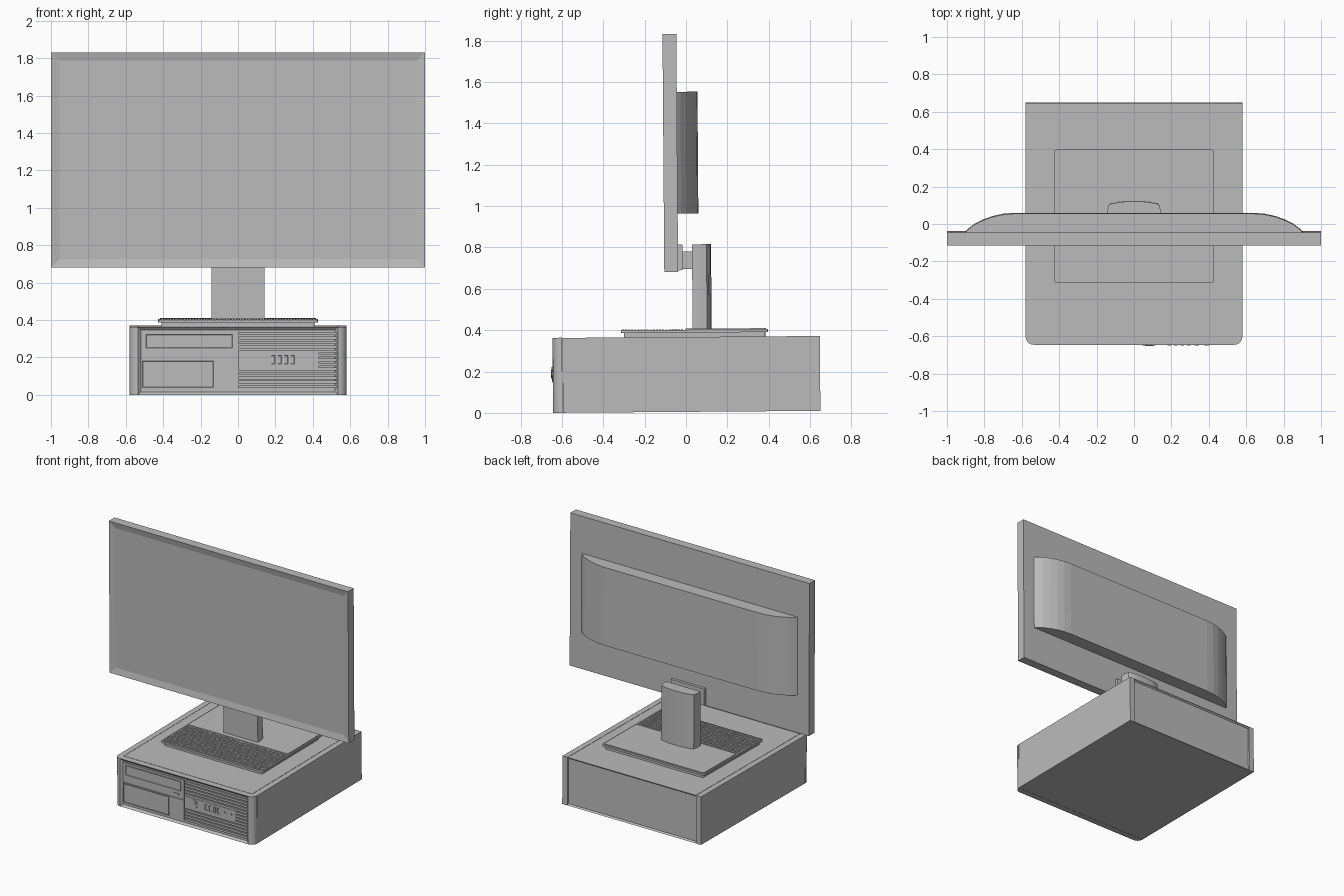
import bpy, bmesh
from math import cos, sin, pi, radians
from mathutils import Matrix, Vector

cube = bpy.data.objects.get("Cube")
if cube:
    bpy.data.objects.remove(cube)

GREY = (0.5, 0.5, 0.5, 1)
mat = bpy.data.materials.new("plain grey")
mat.use_nodes = True
mat.diffuse_color = GREY
mat.node_tree.nodes["Principled BSDF"].inputs["Base Color"].default_value = GREY

# The whole set leans very slightly backward to forward
LEAN = Matrix.Translation((0, 0, 0.005)) @ Matrix.Rotation(0.0075, 4, 'X')


def finish(bm, name, smooth=False):
    bmesh.ops.recalc_face_normals(bm, faces=bm.faces)
    bm.transform(LEAN)
    me = bpy.data.meshes.new(name)
    bm.to_mesh(me)
    bm.free()
    me.materials.append(mat)
    ob = bpy.data.objects.new(name, me)
    bpy.context.collection.objects.link(ob)
    if smooth:
        bpy.ops.object.select_all(action='DESELECT')
        ob.select_set(True)
        bpy.context.view_layer.objects.active = ob
        bpy.ops.object.shade_smooth_by_angle(angle=radians(35))
    return ob


def add_box(bm, x, y, z):
    """Add a box given (min, max) pairs."""
    mid = Vector([(a + b) / 2 for a, b in (x, y, z)])
    size = [b - a for a, b in (x, y, z)]
    m = Matrix.Translation(mid) @ Matrix.Diagonal((*size, 1))
    bmesh.ops.create_cube(bm, size=1, matrix=m)


def add_prism(bm, outline, z0, z1):
    """Extrude an xy outline from z0 to z1."""
    base = bm.faces.new([bm.verts.new((x, y, z0)) for x, y in outline])
    top = bmesh.ops.extrude_face_region(bm, geom=[base])["geom"]
    verts = [v for v in top if isinstance(v, bmesh.types.BMVert)]
    bmesh.ops.translate(bm, verts=verts, vec=(0, 0, z1 - z0))
    bmesh.ops.recalc_face_normals(bm, faces=bm.faces)


def inset(bm, side, border, depth):
    """Inset the largest face looking along y (side -1 front, 1 back)."""
    bm.normal_update()
    face = max((f for f in bm.faces if f.normal.y * side > 0.99), key=lambda f: f.calc_area())
    bmesh.ops.inset_individual(bm, faces=[face], thickness=border, depth=depth)


def box(name, x, y, z, panel=None):
    bm = bmesh.new()
    add_box(bm, x, y, z)
    if panel:
        inset(bm, *panel)
    return finish(bm, name)


def mirrored(half):
    return half + [(-x, y) for x, y in reversed(half)]


def rounded(x, y0, y1, r, steps=4):
    arcs = []
    for cx, cy, start in ((x - r, y1 - r, 0), (r - x, y1 - r, 1), (r - x, y0 + r, 2), (x - r, y0 + r, 3)):
        for i in range(steps + 1):
            a = (start + i / steps) * pi / 2
            arcs.append((cx + r * cos(a), cy + r * sin(a)))
    return arcs


def disc(bm, x, z, r, y0, y1, sides=20):
    m = Matrix.Translation((x, (y0 + y1) / 2, z)) @ Matrix.Rotation(pi / 2, 4, 'X')
    bmesh.ops.create_cone(bm, cap_ends=True, segments=sides, radius1=r, radius2=r,
                          depth=y1 - y0, matrix=m)


# Computer case: body with recessed back panel, top lid and side trims
box("case_body", (-0.575, 0.575), (-0.595, 0.65), (0, 0.36), (1, 0.014, -0.012))
box("case_lid", (-0.535, 0.535), (-0.592, 0.65), (0.359, 0.362))
bm = bmesh.new()
for s in (-1, 1):
    add_box(bm, sorted((s * 0.538, s * 0.58)), (-0.595, 0.65), (0, 0.362))
finish(bm, "case_side_panels")

# Front bezel with rounded upright corners and a recessed face
corner = [(0.58 - 0.045 + 0.045 * cos(a), -0.598 + 0.045 * sin(a))
          for a in (-i * pi / 10 for i in range(6))]
bm = bmesh.new()
add_prism(bm, mirrored([(0.58, -0.597)] + corner[1:]), 0, 0.363)
inset(bm, -1, 0.022, -0.014)
finish(bm, "front_bezel", True)

# Drive bays on the front left of the face
FACE = -0.629
bm = bmesh.new()
add_box(bm, (-0.512, -0.005), (FACE - 0.006, FACE), (0.035, 0.185))
add_box(bm, (-0.512, -0.005), (FACE - 0.006, FACE), (0.19, 0.337))
finish(bm, "drive_bay_panels")
box("disc_drive", (-0.492, -0.03), (FACE - 0.012, FACE), (0.25, 0.322), (-1, 0.004, -0.003))
box("disc_drive_button", (-0.092, -0.048), (FACE - 0.012, FACE), (0.21, 0.224))
box("lower_drive", (-0.51, -0.13), (FACE - 0.012, FACE), (0.04, 0.18), (-1, 0.004, -0.003))

# Ventilation slats on the other half of the face
bm = bmesh.new()
for i in range(13):
    z = 0.036 + i * 0.0236
    add_box(bm, (0.003, 0.53), (FACE - 0.012, FACE), (z, z + 0.016))
finish(bm, "vent_slats")

# Control strip with power button, data ports and sound jacks
box("control_strip", (0.003, 0.43), (FACE - 0.015, FACE), (0.145, 0.225))
STRIP = FACE - 0.015
bm = bmesh.new()
disc(bm, 0.08, 0.187, 0.035, STRIP - 0.004, STRIP)
disc(bm, 0.08, 0.187, 0.022, STRIP - 0.007, STRIP)
finish(bm, "power_button", True)
bm = bmesh.new()
for i in range(4):
    x = 0.178 + i * 0.035
    add_box(bm, (x, x + 0.019), (STRIP - 0.003, STRIP), (0.166, 0.209))
    inset(bm, -1, 0.004, -0.005)
finish(bm, "data_ports")
bm = bmesh.new()
for x in (0.335, 0.39):
    disc(bm, x, 0.187, 0.012, STRIP - 0.004, STRIP, 12)
finish(bm, "sound_jacks", True)

# Stand foot: inset lower plate, upper plate, raised rear deck
for name, w, y0, y1, z0, z1 in (("foot_lower_plate", 0.41, -0.298, 0.387, 0.36, 0.383),
                                ("foot_upper_plate", 0.427, -0.312, 0.4, 0.383, 0.397),
                                ("foot_rear_deck", 0.418, 0.0, 0.39, 0.397, 0.402)):
    bm = bmesh.new()
    add_prism(bm, rounded(w, y0, y1, 0.012), z0, z1)
    finish(bm, name)

# Grip mat of small studs on the front half of the foot
bm = bmesh.new()
COLS, ROWS, PITCH = 56, 20, 0.015
for i in range(COLS):
    for j in range(ROWS):
        x = (i - COLS / 2) * PITCH
        y = -0.307 + j * PITCH
        add_box(bm, (x + 0.003, x + 0.012), (y, y + 0.009), (0.396, 0.4))
finish(bm, "foot_grip_mat")

# Stand column with a gently bowed back
bm = bmesh.new()
add_prism(bm, mirrored([(0.143, 0.035), (0.143, 0.075), (0.136, 0.105),
                        (0.122, 0.115), (0.07, 0.124), (0.02, 0.127)]), 0.4, 0.81)
finish(bm, "stand_column", True)
box("stand_arm", (-0.06, 0.06), (-0.012, 0.04), (0.69, 0.775))
box("mount_plate", (-0.14, 0.14), (-0.036, -0.012), (0.685, 0.81))

# Monitor panel with recessed screen
box("monitor_panel", (-1, 1), (-0.1, -0.033), (0.677, 1.827), (-1, 0.065, -0.01))

# Curved housing on the back of the monitor
bm = bmesh.new()
add_prism(bm, mirrored([(0.905, -0.035), (0.885, -0.016), (0.85, 0.01), (0.805, 0.032), (0.755, 0.05),
                        (0.7, 0.062), (0.64, 0.067)]), 0.96, 1.548)
finish(bm, "rear_housing")
